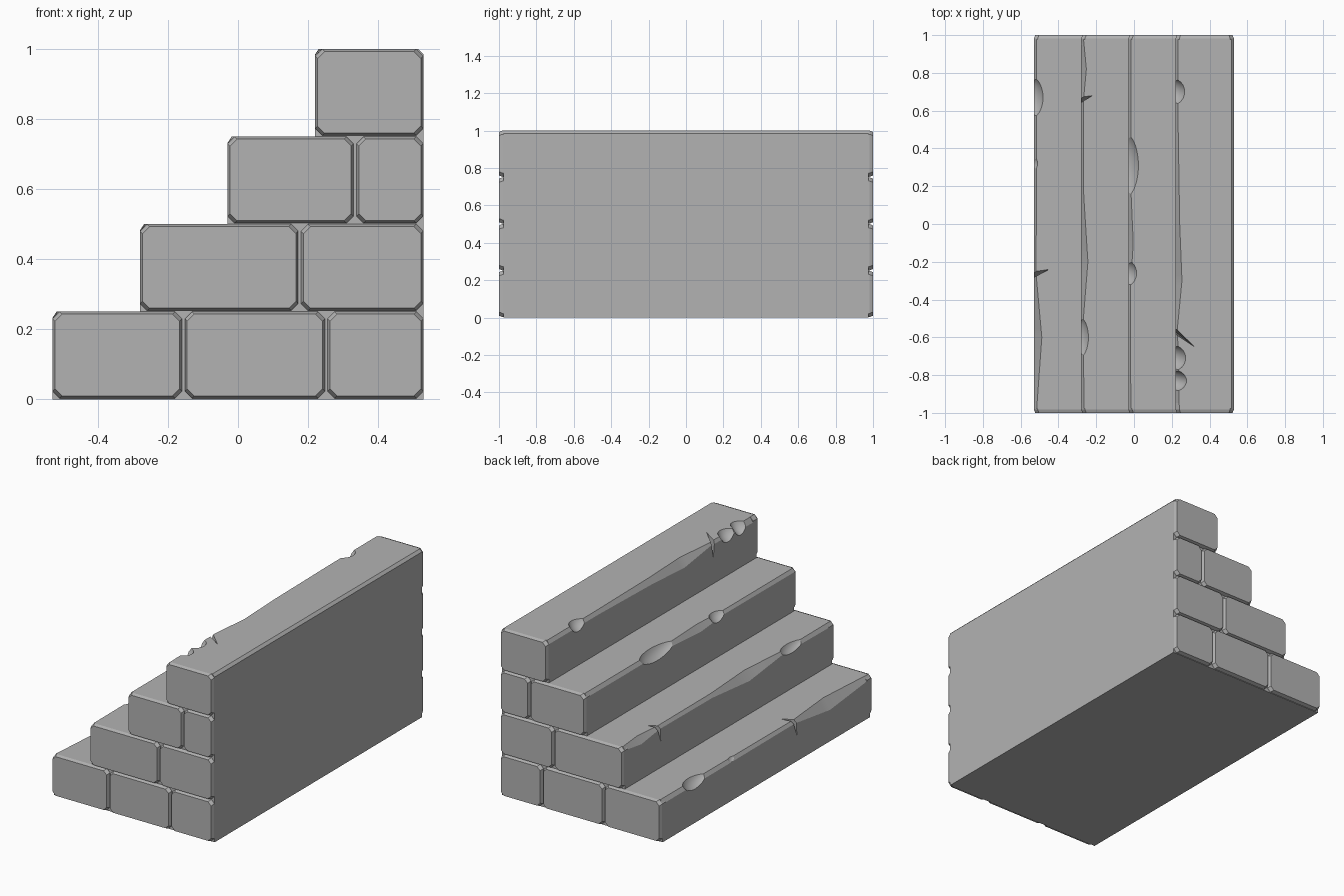
import bpy
import bmesh
import math
from mathutils import Vector, Matrix

cube = bpy.data.objects.get("Cube")
if cube:
    bpy.data.objects.remove(cube, do_unlink=True)

stone = bpy.data.materials.new("grey stone")
stone.use_nodes = True
grey = (0.45, 0.45, 0.45, 1)
stone.diffuse_color = grey
stone.node_tree.nodes["Principled BSDF"].inputs["Base Color"].default_value = grey

RISE = 0.25
BACK = 0.53
END = 0.977


def step_x(i):
    return -BACK + RISE * i


def make_object(name, bm):
    bmesh.ops.recalc_face_normals(bm, faces=bm.faces[:])
    mesh = bpy.data.meshes.new(name)
    bm.to_mesh(mesh)
    bm.free()
    mesh.materials.append(stone)
    obj = bpy.data.objects.new(name, mesh)
    bpy.context.scene.collection.objects.link(obj)
    return obj


def loft(bm, sections):
    """Skin a list of equal-length closed rings and cap both ends."""
    rings = [[bm.verts.new(p) for p in ring] for ring in sections]
    n = len(rings[0])
    for a, b in zip(rings, rings[1:]):
        for k in range(n):
            m = (k + 1) % n
            bm.faces.new((a[k], a[m], b[m], b[k]))
    bm.faces.new(rings[0])
    bm.faces.new(rings[-1][::-1])


# Worn nosing of each step: (y, width of wear on the tread)
wear = [
    [(-END, .015), (-.6, .042), (-.27, .012), (END, .015)],
    [(-END, .015), (-.5, .012), (-.2, .036), (.15, .014), (.65, .012), (.82, .028), (END, .013)],
    [(-END, .013), (-.33, .012), (-.1, .026), (.15, .015), (END, .014)],
    [(-END, .02), (-.55, .01), (-.3, .034), (.0, .022), (.5, .014), (END, .013)],
]


def worn(points, y):
    for (y0, w0), (y1, w1) in zip(points, points[1:]):
        if y <= y1:
            return w0 + (w1 - w0) * (y - y0) / (y1 - y0)
    return points[-1][1]


# Solid flight of stairs
sections = []
for y in sorted({p[0] for row in wear for p in row}):
    ring = [(BACK, y, 0), (step_x(0), y, 0)]
    for i, row in enumerate(wear):
        w, x, top = worn(row, y), step_x(i), RISE * (i + 1)
        if i:
            ring.append((x, y, top - RISE))
        ring += [(x, y, top - 1.5 * w), (x + w, y, top)]
    ring += [(BACK - .015, y, 1), (BACK, y, .985)]
    sections.append(ring)
bm = bmesh.new()
loft(bm, sections)
stairs = make_object("stair_flight", bm)


def carve(bm):
    cutter = make_object("cutter", bm)
    cutter.hide_render = True
    mod = stairs.modifiers.new("carve", 'BOOLEAN')
    mod.operation = 'DIFFERENCE'
    mod.solver = 'EXACT'
    mod.object = cutter
    bpy.context.view_layer.objects.active = stairs
    bpy.ops.object.modifier_apply(modifier=mod.name)
    bpy.data.objects.remove(cutter, do_unlink=True)


# Chipped dents: (step, y, half length, width)
for i, y, half, w in [
    (0, .67, .11, .05), (0, .32, .04, .02),
    (1, -.6, .11, .04),
    (2, .31, .17, .055), (2, -.26, .07, .045),
    (3, .7, .07, .05), (3, -.71, .07, .055), (3, -.83, .06, .06),
]:
    bm = bmesh.new()
    bmesh.ops.create_icosphere(bm, subdivisions=3, radius=1)
    centre = Vector((step_x(i) - .6 * w, y, RISE * (i + 1) + .6 * w))
    size = Matrix.Diagonal((1.7 * w, 1.15 * half, 1.7 * w, 1))
    bm.transform(Matrix.Translation(centre) @ size)
    carve(bm)

# Cracks: (step, y at the edge, reach over the tread, sideways drift)
for i, y, reach, drift in [(0, -.27, .08, .03), (1, .655, .06, .025), (3, -.55, .1, -.1)]:
    x, top = step_x(i), RISE * (i + 1)
    bm = bmesh.new()
    for p in [(x - .02, y - .022, top + .02), (x - .02, y + .022, top + .02),
              (x + reach, y + drift, top + .001), (x - .003, y - .02, top - .1)]:
        bm.verts.new(p)
    bmesh.ops.convex_hull(bm, input=bm.verts[:])
    carve(bm)


# Facing bricks on both ends, tapering outwards
def octagon(x0, x1, z0, z1, y, c):
    return [(x0 + c, y, z0), (x1 - c, y, z0), (x1, y, z0 + c), (x1, y, z1 - c),
            (x1 - c, y, z1), (x0 + c, y, z1), (x0, y, z1 - c), (x0, y, z0 + c)]


joints = [[-.156, .252], [.176], [.334], []]
for side, label in ((-1, "front"), (1, "back")):
    for i, cuts in enumerate(joints):
        edges = [step_x(i)] + cuts + [BACK]
        z0, z1 = RISE * i + .003, RISE * (i + 1)
        for k, (a, b) in enumerate(zip(edges, edges[1:])):
            x0 = a + (.004 if k else 0)
            x1 = b - (.004 if b < BACK else .001)
            t = .007
            bm = bmesh.new()
            loft(bm, [octagon(x0, x1, z0, z1, side * (END - .03), .02),
                      octagon(x0, x1, z0, z1, side * (END + .005), .02),
                      octagon(x0 + t, x1 - t, z0 + t, z1 - t, side, .02)])
            make_object(f"{label}_brick_{i + 1}_{k + 1}", bm)

# Soft dents, crisp edges
bpy.ops.object.select_all(action='DESELECT')
stairs.select_set(True)
bpy.context.view_layer.objects.active = stairs
bpy.ops.object.shade_smooth_by_angle(angle=math.radians(20))
